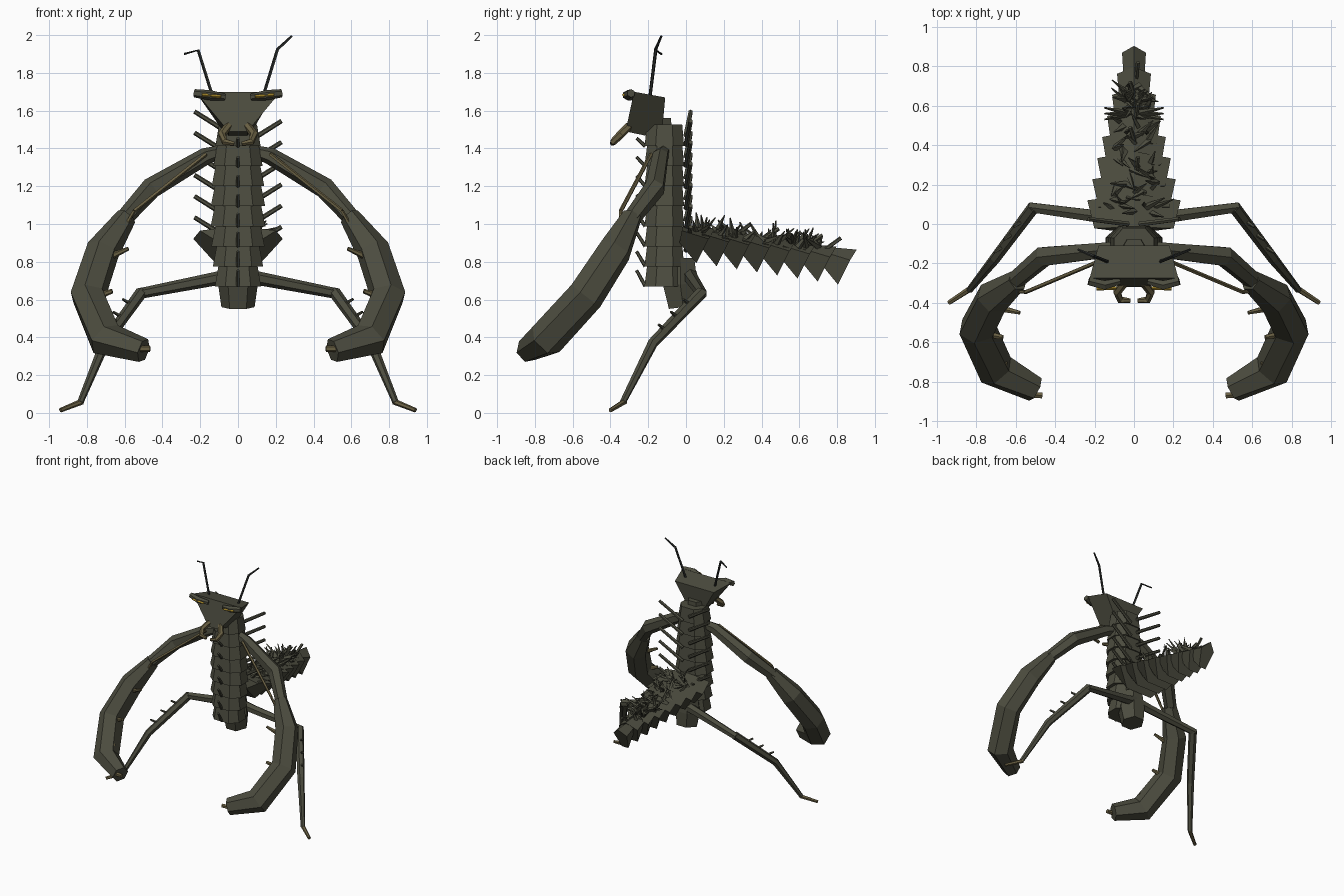
import bpy, bmesh, math, random
from mathutils import Vector

if "Cube" in bpy.data.objects:
    bpy.data.objects.remove(bpy.data.objects["Cube"])

random.seed(4)


def material(name, rgb):
    m = bpy.data.materials.new(name)
    m.diffuse_color = (*rgb, 1)
    m.use_nodes = True
    m.node_tree.nodes["Principled BSDF"].inputs["Base Color"].default_value = m.diffuse_color
    return m


SHELL = material("dark_olive_shell", (0.073, 0.073, 0.05))
HORN = material("tan_horn", (0.14, 0.115, 0.055))
FEELER = material("charcoal", (0.025, 0.028, 0.026))
EYE = material("amber", (0.5, 0.32, 0.03))


def loft(rings, bm):
    """Skin a list of closed rings and cap both ends."""
    vs = [[bm.verts.new(p) for p in r] for r in rings]
    n = len(vs[0])
    for a, b in zip(vs, vs[1:]):
        for i in range(n):
            j = (i + 1) % n
            bm.faces.new((a[i], a[j], b[j], b[i]))
    bm.faces.new(vs[0][::-1])
    bm.faces.new(vs[-1])


def tube(points, radii, bm, sides=6):
    """Faceted tube along a path."""
    pts = [Vector(p) for p in points]
    rings = []
    for i, p in enumerate(pts):
        t = (pts[min(i + 1, len(pts) - 1)] - pts[max(i - 1, 0)]).normalized()
        ref = Vector((0, 1, 0)) if abs(t.y) < 0.85 else Vector((0, 0, 1))
        u = t.cross(ref).normalized()
        if i and u.dot(last) < 0:
            u = -u
        if i:
            u = (last - t * last.dot(t)).normalized()
        last, v = u, t.cross(u)
        r = radii[i] if isinstance(radii, (list, tuple)) else radii
        rings.append([p + (u * math.cos(a) + v * math.sin(a)) * r
                      for a in (2 * math.pi * k / sides for k in range(sides))])
    loft(rings, bm)


def finish(bm, name, mat):
    bmesh.ops.recalc_face_normals(bm, faces=bm.faces[:])
    me = bpy.data.meshes.new(name)
    bm.to_mesh(me)
    bm.free()
    me.materials.append(mat)
    ob = bpy.data.objects.new(name, me)
    bpy.context.collection.objects.link(ob)
    return ob


def tubes(name, mat, items, sides=6, mirror=False):
    """One object out of several (points, radii) tubes, optionally on both sides."""
    bm = bmesh.new()
    for s in ((1, -1) if mirror else (1,)):
        for pts, r in items:
            tube([(p[0] * s, p[1], p[2]) for p in pts], r, bm, sides)
    return finish(bm, name, mat)


def octagon(w, y0, y1, z):
    c, d = w * 0.55, (y1 - y0) * 0.28
    return [(-c, y0, z), (c, y0, z), (w, y0 + d, z), (w, y1 - d, z),
            (c, y1, z), (-c, y1, z), (-w, y1 - d, z), (-w, y0 + d, z)]


# torso: stacked flared shell segments
bm = bmesh.new()
for i in range(8):
    z0 = 0.67 + i * 0.106
    w = 0.115 + 0.03 * math.sin(math.pi * (i + 0.6) / 8)
    loft([octagon(w, -0.22, -0.01, z0), octagon(w * 0.84, -0.205, -0.02, z0 + 0.115)], bm)
finish(bm, "torso_segments", SHELL)

# neck and pelvis
tubes("neck", SHELL, [([(0, -0.14, 1.48), (0, -0.14, 1.56)], [0.075, 0.07])])
tubes("pelvis", SHELL, [([(0, -0.03, 0.82), (0, -0.03, 0.68), (0, -0.015, 0.56)],
                         [0.085, 0.105, 0.088])])

# head: wedge, wide at the crown and narrow at the jaw
bm = bmesh.new()
loft([[(-0.05, -0.32, 1.49), (0.05, -0.32, 1.49), (0.05, -0.13, 1.45), (-0.05, -0.13, 1.45)],
      [(-0.225, -0.275, 1.70), (0.225, -0.275, 1.70), (0.18, -0.11, 1.67), (-0.18, -0.11, 1.67)]], bm)
finish(bm, "head", SHELL)

# eyes with amber slits, mandibles
tubes("eye_pods", SHELL, [([(0.07, -0.29, 1.672), (0.15, -0.31, 1.682), (0.23, -0.29, 1.692)],
                           [0.018, 0.027, 0.022])], mirror=True)
tubes("eye_slits", EYE, [([(0.09, -0.325, 1.674), (0.19, -0.33, 1.684)], 0.008)], 4, True)
tubes("mandibles", HORN, [([(0.05, -0.30, 1.52), (0.085, -0.345, 1.475), (0.07, -0.385, 1.435),
                            (0.02, -0.39, 1.425)], [0.022, 0.022, 0.019, 0.012])], mirror=True)

# antennae, bent differently on each side
tubes("antennae", FEELER, [
    ([(0.135, -0.19, 1.68), (0.21, -0.16, 1.925), (0.285, -0.13, 1.995)], [0.009, 0.009, 0.006]),
    ([(-0.135, -0.19, 1.68), (-0.21, -0.16, 1.92), (-0.285, -0.13, 1.90)], [0.009, 0.009, 0.006])], 5)

# chest spikes down the middle
tubes("chest_spikes", SHELL, [([(0, -0.215, 0.67 + i * 0.106), (0, -0.262, 0.755 + i * 0.1)],
                               [0.011, 0.009]) for i in range(8)], 5)

# back spikes, staggered left and right
tubes("back_spikes", SHELL, [
    ([(s * 0.03, 0.0, z), (s * 0.23, 0.025, z + 0.125)], [0.014, 0.012])
    for s in (1, -1) for z in [0.86 + i * 0.112 + (0.05 if s < 0 else 0) for i in range(6)]], 6)

# abdomen: overlapping flared plates with slanted rear faces
bm = bmesh.new()


def plate_ring(y, z, w, lean, h):
    return [(0, y, z), (w, y - lean * 0.35, z - h * 0.3), (w * 0.5, y - lean, z - h),
            (-w * 0.5, y - lean, z - h), (-w, y - lean * 0.35, z - h * 0.3)]


COUNT = 8
for i in range(COUNT):
    y = 0.155 + i * 0.107
    z = 1.0 - 0.15 * y
    w = 0.245 - 0.235 * (y - 0.12)
    loft([plate_ring(y - 0.17, z + 0.015, w * 0.85, 0.02, 0.09),
          plate_ring(y, z, w, 0.1, 0.185)], bm)
finish(bm, "abdomen_plates", SHELL)

# tangled spikes along the abdomen top
spikes = []
for i in range(75):
    y = random.uniform(0.04, 0.72)
    w = 0.13 - 0.1 * y
    x = random.uniform(-w, w)
    base = Vector((x, y, 0.995 - 0.15 * y - abs(x) * 0.25))
    d = Vector((random.uniform(-1, 1), random.uniform(-0.7, 0.9), random.uniform(0.25, 1.1)))
    tip = base + d.normalized() * random.uniform(0.06, 0.105)
    spikes.append(([base - d * 0.01, tip], [random.uniform(0.012, 0.02), 0.003]))
tubes("abdomen_spikes", SHELL, spikes, 4)
tubes("abdomen_rods", SHELL, [([(0.01, y, 0.97 - 0.15 * y), (0.02 * (-1) ** k, y + 0.09, 1.035 - 0.15 * y)],
                               0.011) for k, y in enumerate((0.25, 0.4, 0.52, 0.63, 0.73))], 5)
tubes("abdomen_side_spikes", SHELL, [([(0.02, 0.56, 0.9), (0.15, 0.56 + k * 0.03, 0.95 + k * 0.02)],
                                      [0.018, 0.004]) for k in (-1, 0, 1)], 4, True)

# raptor arms
tubes("upper_arms", SHELL, [([(0.10, -0.12, 1.38), (0.17, -0.135, 1.36), (0.46, -0.165, 1.19),
                              (0.63, -0.31, 1.0)], [0.035, 0.045, 0.056, 0.045])], mirror=True)
tubes("forearms", SHELL, [([(0.59, -0.285, 1.04), (0.715, -0.375, 0.86), (0.795, -0.53, 0.62),
                            (0.70, -0.74, 0.39), (0.50, -0.84, 0.33)],
                           [0.055, 0.09, 0.097, 0.098, 0.066])], mirror=True)
tubes("arm_blades", HORN, [([(0.17, -0.185, 1.37), (0.55, -0.345, 1.07)], 0.011),
                           ([(0.55, -0.345, 1.07), (0.63, -0.34, 0.93)], 0.01)], 5, True)
tubes("forearm_spikes", HORN, [
    ([(0.55, -0.865, 0.34), (0.465, -0.87, 0.34)], 0.017),
    ([(0.74, -0.56, 0.62), (0.665, -0.575, 0.645)], [0.02, 0.012]),
    ([(0.67, -0.43, 0.83), (0.58, -0.45, 0.87)], [0.018, 0.01]),
    ([(0.70, -0.69, 0.47), (0.645, -0.71, 0.49)], [0.018, 0.01])], 6, True)

# walking legs, feet and leg spurs
tubes("thighs", SHELL, [([(0.02, 0.02, 0.73), (0.12, 0.03, 0.71), (0.53, 0.085, 0.63)],
                         [0.04, 0.036, 0.028])], mirror=True)
tubes("shins", SHELL, [([(0.51, 0.085, 0.64), (0.705, -0.175, 0.37), (0.835, -0.335, 0.055)],
                        [0.032, 0.028, 0.017])], mirror=True)
tubes("feet", HORN, [([(0.825, -0.325, 0.06), (0.94, -0.40, 0.014)], [0.016, 0.012])], mirror=True)
tubes("leg_spurs", SHELL, [([(0.51 + 0.2 * t, 0.085 - 0.26 * t, 0.64 - 0.27 * t),
                             (0.56 + 0.2 * t, 0.05 - 0.26 * t, 0.67 - 0.27 * t)][::1], [0.012, 0.007])
                           for t in (0.25, 0.5, 0.75)], 5, True)
